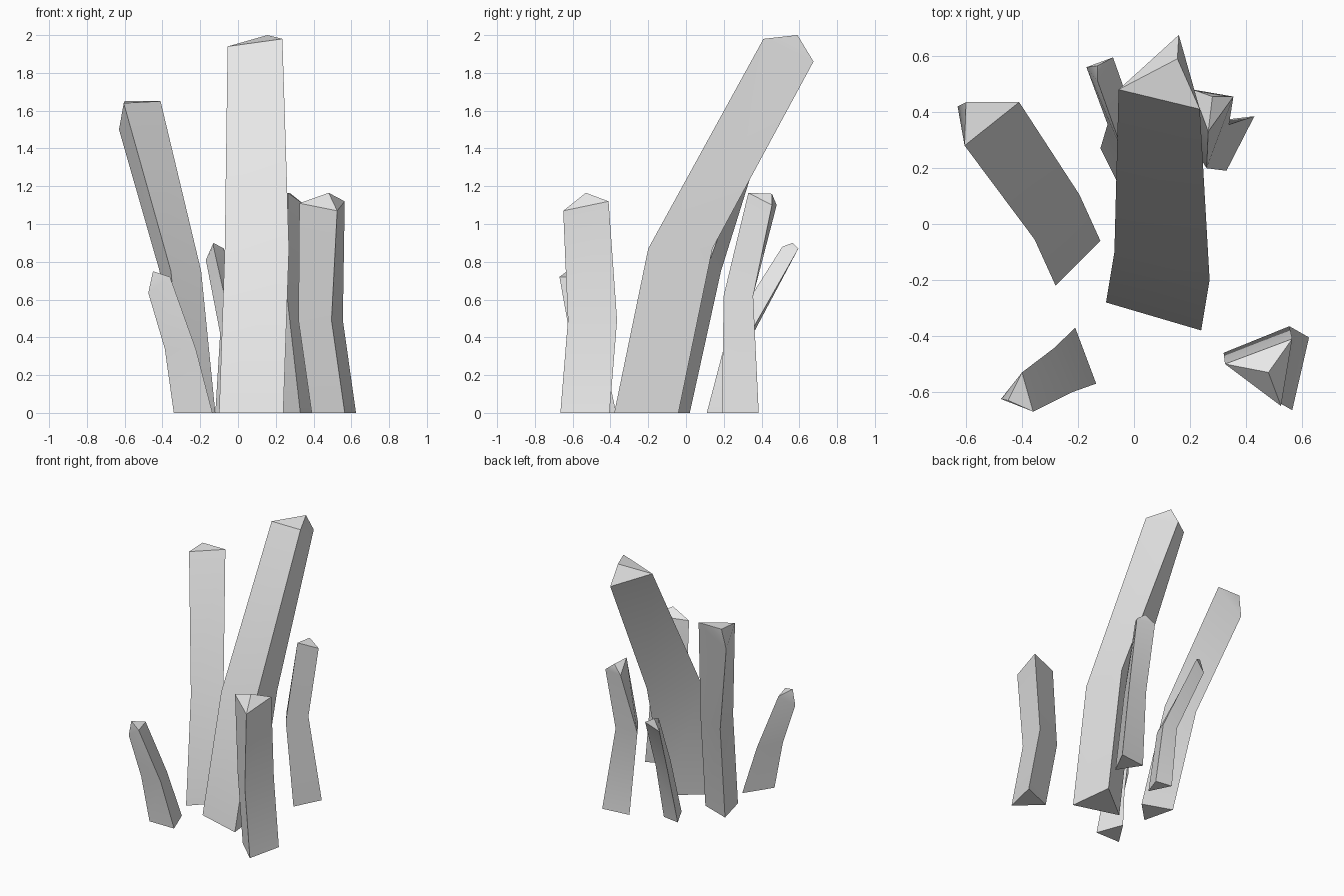
import bpy
import bmesh
import math
from mathutils import Vector

default_cube = bpy.data.objects.get("Cube")
if default_cube:
    bpy.data.objects.remove(default_cube, do_unlink=True)

# Single flat stone colour
stone = bpy.data.materials.new("pale_grey")
stone.use_nodes = True
stone.diffuse_color = (0.8, 0.8, 0.8, 1)
stone.node_tree.nodes["Principled BSDF"].inputs["Base Color"].default_value = stone.diffuse_color


def blade(name, base, bend, pinch, top, apex):
    """Three-sided blade: base triangle on the ground, a shifted and
    pinched middle section, a slanted top section and a pointed apex."""
    bm = bmesh.new()
    foot = [Vector((x, y, 0)) for x, y in base]
    centre = sum(foot, Vector()) / len(foot)
    middle = [centre + (p - centre) * pinch + Vector(bend) for p in foot]
    rings = [[bm.verts.new(p) for p in ring] for ring in (foot, middle, top)]
    tip = bm.verts.new(apex)

    # Ground cap, side walls and pointed cap
    bm.faces.new(rings[0])
    for i in range(len(base)):
        j = (i + 1) % len(base)
        for lower, upper in zip(rings, rings[1:]):
            bm.faces.new((lower[i], lower[j], upper[j], upper[i]))
        bm.faces.new((rings[-1][i], rings[-1][j], tip))
    bmesh.ops.recalc_face_normals(bm, faces=bm.faces)

    mesh = bpy.data.meshes.new(name)
    bm.to_mesh(mesh)
    bm.free()
    mesh.materials.append(stone)
    obj = bpy.data.objects.new(name, mesh)
    bpy.context.collection.objects.link(obj)

    # Soft bend along the length, crisp long edges
    for face in mesh.polygons:
        face.use_smooth = True
    mesh.set_sharp_from_angle(angle=math.radians(30))
    return obj


# Tall leaning blade in the middle
blade("centre_blade",
      base=[(-.1, -.28), (.24, -.38), (.2, -.04)],
      bend=(.03, .18, .87), pinch=1,
      top=[(-.055, .48, 1.94), (.235, .41, 1.98), (.16, .675, 1.86)],
      apex=(.155, .59, 2))

# Second tall blade leaning to the side
blade("tall_side_blade",
      base=[(-.28, -.22), (-.12, -.06), (-.34, .02)],
      bend=(-.075, .165, .75), pinch=1,
      top=[(-.605, .28, 1.64), (-.41, .435, 1.65), (-.63, .42, 1.5)],
      apex=(-.6, .435, 1.65))

# Upright blade at the front corner
blade("front_corner_blade",
      base=[(.39, -.5), (.565, -.665), (.625, -.405)],
      bend=(-.07, .04, .49), pinch=1,
      top=[(.325, -.5, 1.11), (.525, -.65, 1.07), (.565, -.41, 1.12)],
      apex=(.48, -.53, 1.165))

# Bent blade behind the middle one
blade("back_blade",
      base=[(.33, .19), (.43, .385), (.22, .36)],
      bend=(-.07, -.015, .62), pinch=.8,
      top=[(.265, .33, 1.165), (.355, .455, 1.1), (.21, .48, 1.1)],
      apex=(.28, .455, 1.16))

# Small thin blade at the back
blade("small_back_blade",
      base=[(-.12, .27), (.01, .25), (-.04, .11)],
      bend=(.015, .095, .42), pinch=.85,
      top=[(-.17, .56, .81), (-.075, .595, .87), (-.13, .51, .88)],
      apex=(-.13, .565, .9))

# Small bent blade at the front
blade("small_front_blade",
      base=[(-.135, -.57), (-.21, -.37), (-.34, -.57)],
      bend=(-.07, -.045, .34), pinch=.8,
      top=[(-.36, -.67, .72), (-.4, -.53, .72), (-.475, -.625, .635)],
      apex=(-.45, -.63, .75))
